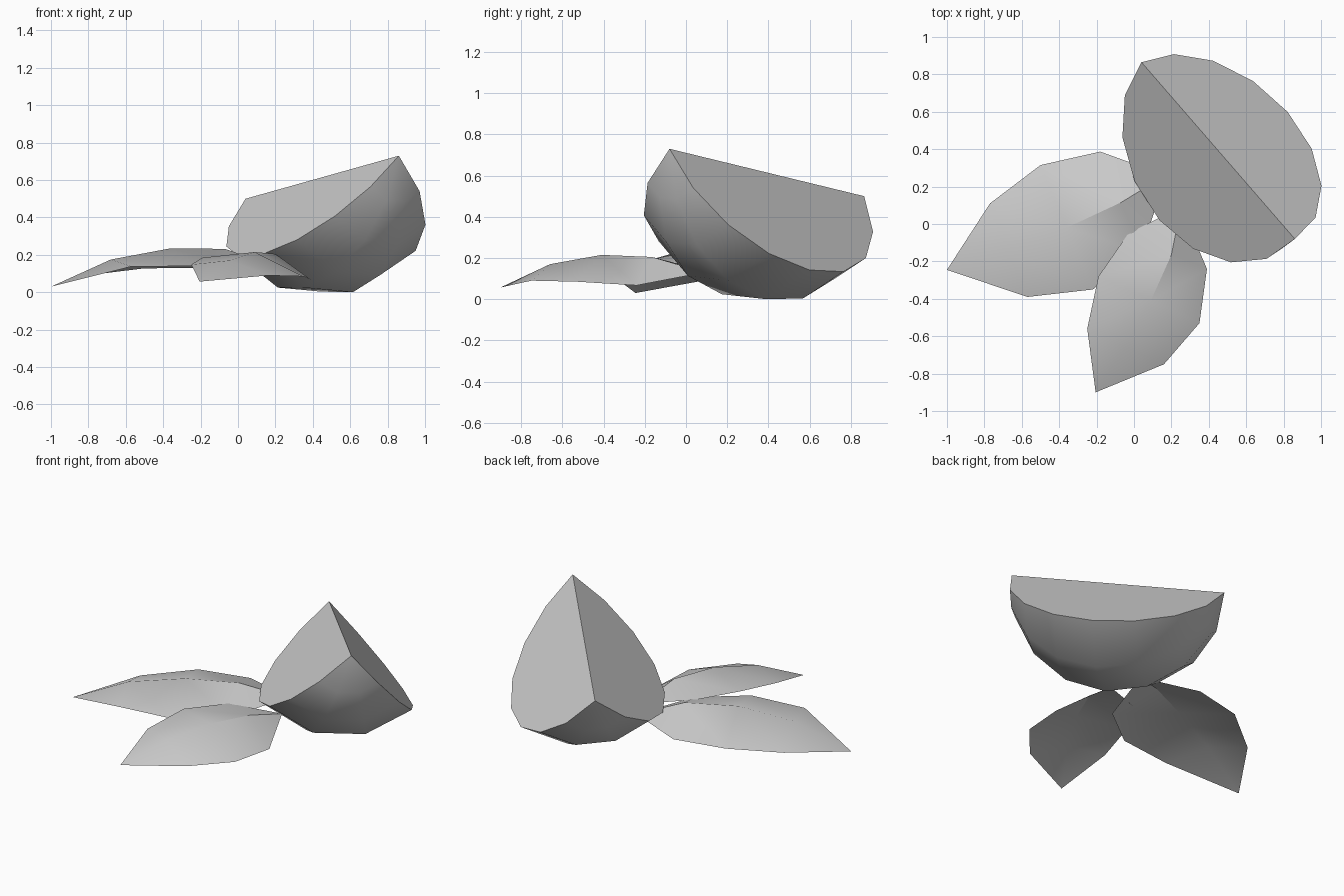
import bpy, bmesh
from math import sin, cos, pi, radians
from mathutils import Vector

cube = bpy.data.objects.get("Cube")
if cube:
    bpy.data.objects.remove(cube, do_unlink=True)

GREY = (0.6, 0.6, 0.6, 1.0)
grey = bpy.data.materials.new("plain_grey")
grey.use_nodes = True
grey.diffuse_color = GREY
shader = grey.node_tree.nodes["Principled BSDF"]
shader.inputs["Base Color"].default_value = GREY
shader.inputs["Roughness"].default_value = 0.8


def finish(bm, name, crease):
    """Turn a bmesh into a smooth-shaded object with sharp creases."""
    mesh = bpy.data.meshes.new(name)
    bm.to_mesh(mesh)
    bm.free()
    mesh.materials.append(grey)
    obj = bpy.data.objects.new(name, mesh)
    bpy.context.collection.objects.link(obj)
    bpy.ops.object.select_all(action='DESELECT')
    obj.select_set(True)
    bpy.context.view_layer.objects.active = obj
    bpy.ops.object.shade_smooth_by_angle(angle=radians(crease))
    return obj


def fruit_wedge(name, start, end, side, arc_steps, turn_steps):
    """Quarter of a ball whose straight edge runs from start to end."""
    start, end = Vector(start), Vector(end)
    centre = (start + end) / 2
    radius = (end - start).length / 2
    axis = (end - start).normalized()
    u = Vector(side)
    u = (u - axis * u.dot(axis)).normalized()
    v = u.cross(axis)
    bm = bmesh.new()
    first, last = bm.verts.new(start), bm.verts.new(end)
    rows = []
    for j in range(turn_steps + 1):
        turn = pi / 2 * j / turn_steps
        out = u * cos(turn) + v * sin(turn)
        row = [first]
        for i in range(1, arc_steps):
            t = pi * i / arc_steps
            row.append(bm.verts.new(centre + radius * (out * sin(t) - axis * cos(t))))
        rows.append(row + [last])
    # Peel
    for a, b in zip(rows, rows[1:]):
        for i in range(arc_steps):
            corners = dict.fromkeys((a[i], a[i + 1], b[i + 1], b[i]))
            bm.faces.new(list(corners))
    # Two flat cut faces
    bm.faces.new(rows[0])
    bm.faces.new(rows[-1])
    bmesh.ops.recalc_face_normals(bm, faces=bm.faces[:])
    return finish(bm, name, 35)


def leaf(name, tip, stations, base):
    """Folded single-surface leaf: each station is left edge, midrib, right edge."""
    bm = bmesh.new()
    tip, base = bm.verts.new(tip), bm.verts.new(base)
    rows = [[tip] * 3] + [[bm.verts.new(p) for p in s] for s in stations] + [[base] * 3]
    for a, b in zip(rows, rows[1:]):
        for i in range(2):
            bm.faces.new(list(dict.fromkeys((a[i], a[i + 1], b[i + 1], b[i]))))
    bmesh.ops.recalc_face_normals(bm, faces=bm.faces[:])
    if sum(f.normal.z for f in bm.faces) < 0:
        bmesh.ops.reverse_faces(bm, faces=bm.faces[:])
    return finish(bm, name, 30)


fruit_wedge("fruit_wedge", (0.04, 0.865, 0.5), (0.86, -0.08, 0.73),
            (0.37, 0.21, -0.475), 8, 3)

leaf("side_leaf", (-1, -0.245, 0.03), [
    [(-0.77, 0.11, 0.095), (-0.68, -0.14, 0.175), (-0.57, -0.39, 0.138)],
    [(-0.5, 0.315, 0.128), (-0.36, -0.02, 0.235), (-0.22, -0.35, 0.14)],
    [(-0.18, 0.387, 0.13), (-0.07, 0.115, 0.232), (0.04, -0.15, 0.137)],
], (0.17, 0.26, 0.15))

leaf("front_leaf", (-0.205, -0.9, 0.057), [
    [(-0.25, -0.56, 0.148), (-0.045, -0.66, 0.17), (0.16, -0.75, 0.09)],
    [(-0.19, -0.28, 0.185), (0.09, -0.41, 0.215), (0.35, -0.53, 0.085)],
    [(-0.03, -0.05, 0.175), (0.2, -0.165, 0.205), (0.39, -0.24, 0.067)],
], (0.25, 0.09, 0.13))
